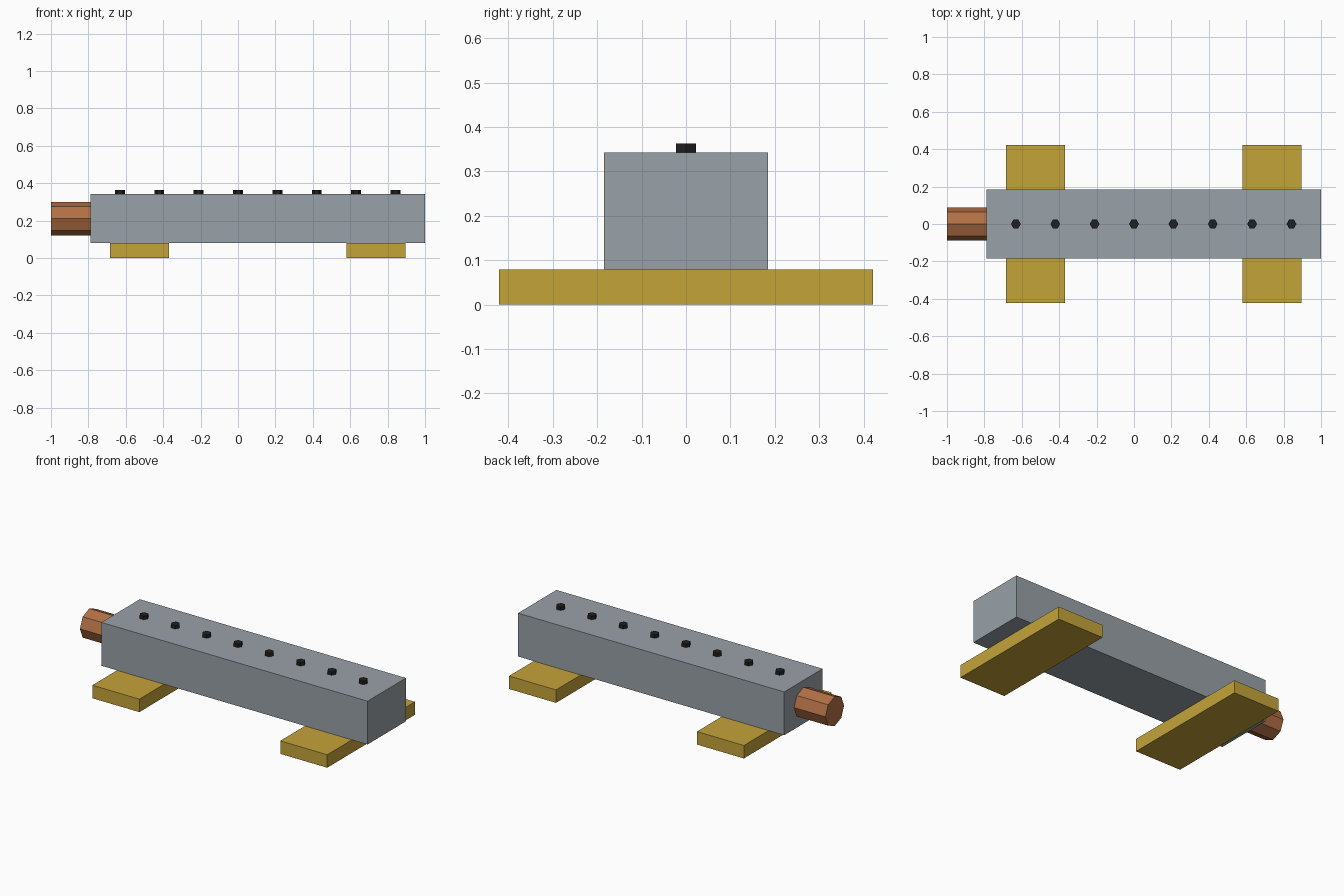
import bpy
import math

if "Cube" in bpy.data.objects:
    bpy.data.objects.remove(bpy.data.objects["Cube"])

U = 2 / 19            # module: the model is 19 modules long
MID_X = 1 - 8.5 * U   # centre of the main block


def material(name, rgb):
    """Flat colour from sRGB 0-255 values."""
    lin = [((c / 255 + 0.055) / 1.055) ** 2.4 for c in rgb]
    m = bpy.data.materials.new(name)
    m.diffuse_color = (*lin, 1)
    m.use_nodes = True
    m.node_tree.nodes["Principled BSDF"].inputs["Base Color"].default_value = m.diffuse_color
    return m


grey = material("steel grey", (153, 161, 168))
gold = material("ochre yellow", (197, 164, 58))
copper = material("copper brown", (177, 111, 69))
black = material("black", (32, 32, 34))


def finish(name, mat):
    ob = bpy.context.object
    ob.name = name
    ob.data.materials.append(mat)
    return ob


def box(name, mat, centre, size):
    bpy.ops.mesh.primitive_cube_add(size=1, location=centre)
    finish(name, mat).scale = size


def prism(name, mat, sides, radius, depth, centre, rotation):
    bpy.ops.mesh.primitive_cylinder_add(vertices=sides, radius=radius, depth=depth,
                                        location=centre, rotation=rotation)
    finish(name, mat)


# Main block
box("body", grey, (MID_X, 0, 2 * U), (17 * U, 3.5 * U, 2.5 * U))

# Two cross feet
for name, side in (("left_foot", -1), ("right_foot", 1)):
    box(name, gold, (MID_X + side * 6 * U, 0, 0.375 * U), (3 * U, 8 * U, 0.75 * U))

# Octagonal pipe on the left end
prism("pipe", copper, 8, 0.85 * U, 2 * U, (-1 + U, 0, 2 * U), (0, math.pi / 2, 0))

# Row of eight hexagonal studs along the top
for i in range(8):
    prism(f"stud_{i + 1}", black, 6, 0.25 * U, 0.2 * U,
          (MID_X + (2 * i - 7) * U, 0, 3.35 * U), (0, 0, math.pi / 2))
